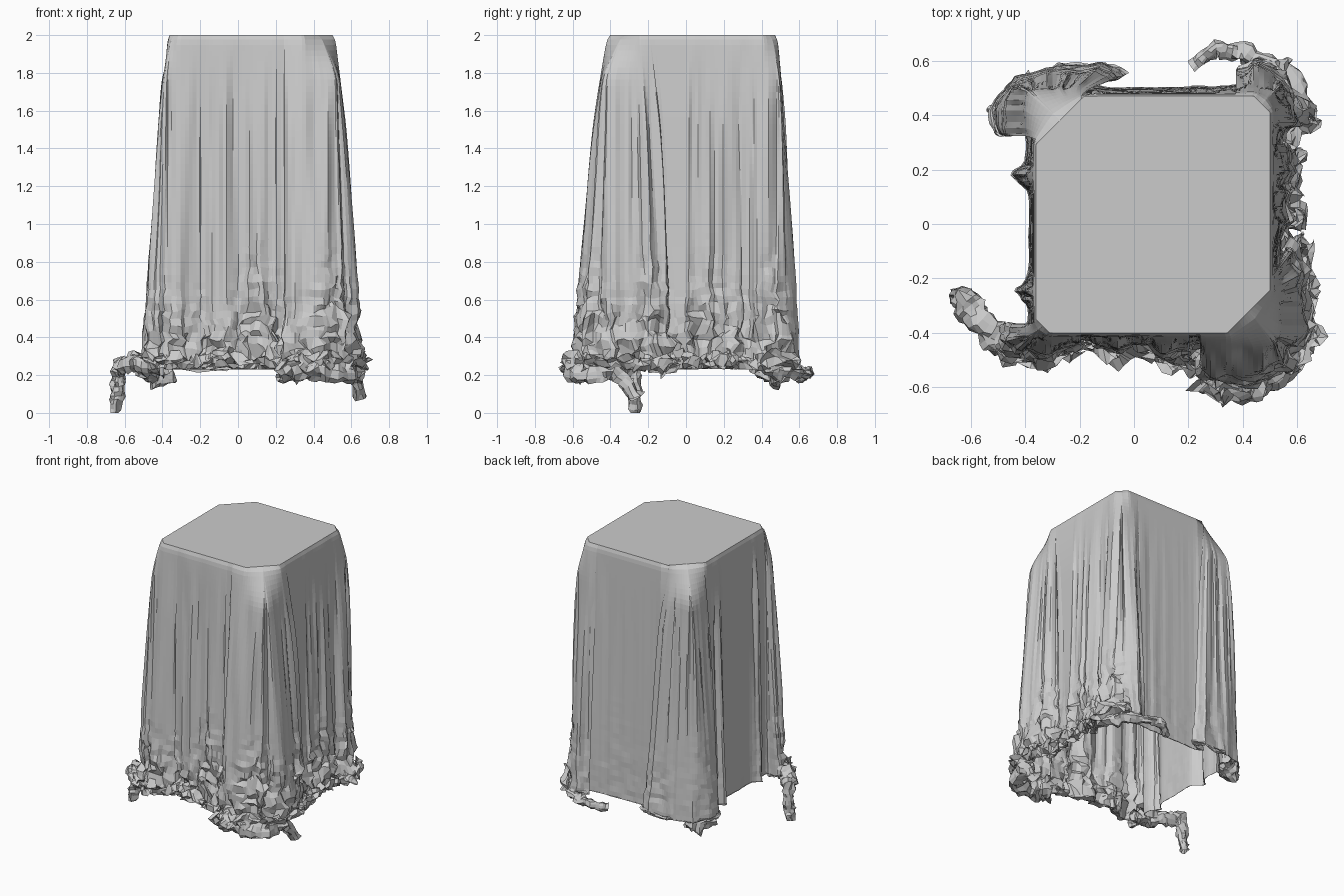
import bpy, math, random
from mathutils import Vector, noise

if "Cube" in bpy.data.objects:
    bpy.data.objects.remove(bpy.data.objects["Cube"])

random.seed(4)
X0, X1, Y0, Y1 = -0.37, 0.51, -0.41, 0.48      # box the cloth lies on
CUT = {(1, -1): 0.16, (-1, 1): 0.18, (-1, -1): 0.05, (1, 1): 0.06}   # drooping corners
HEM = 0.23

# plan outline of the cloth near the hem, including doubled-back corner folds
OUTLINE = [(-.50, -.44), (-.40, -.49), (-.28, -.48), (-.18, -.45), (-.27, -.43), (-.17, -.42),
           (-.12, -.47), (-.04, -.47), (0, -.43), (.08, -.47), (.14, -.49), (.22, -.49),
           (.14, -.45), (.27, -.44), (.35, -.47), (.23, -.53), (.30, -.60), (.42, -.62),
           (.55, -.55), (.63, -.42), (.65, -.28), (.64, -.15), (.60, -.05), (.55, -.09),
           (.54, -.20), (.53, -.10), (.55, 0), (.59, .03), (.55, .08), (.57, .15),
           (.60, .22), (.57, .31), (.54, .23), (.55, .34), (.61, .37), (.61, .46),
           (.54, .57), (.44, .60), (.36, .56), (.45, .52), (.30, .505), (.10, .50),
           (-.10, .50), (-.16, .52), (-.02, .55), (-.10, .585), (-.30, .57), (-.45, .53),
           (-.53, .42), (-.48, .31), (-.40, .38), (-.39, .25), (-.46, .18), (-.385, .13),
           (-.385, -.20), (-.46, -.25), (-.39, -.29), (-.385, -.38), (-.48, -.36)]


def add_mesh(name, verts, faces):
    me = bpy.data.meshes.new(name)
    me.from_pydata(verts, [], faces)
    me.update()
    ob = bpy.data.objects.new(name, me)
    bpy.context.collection.objects.link(ob)
    return ob


def step(a, b, v):
    t = min(1, max(0, (v - a) / (b - a)))
    return t * t * (3 - 2 * t)


def resample(points, size):
    out = []
    for i, p in enumerate(points):
        a, b = Vector(p), Vector(points[(i + 1) % len(points)])
        n = max(2, round((b - a).length / size))
        out += [a.lerp(b, k / n) for k in range(n)]
    for _ in range(2):
        out = [(out[i - 1] + out[i] * 2 + out[(i + 1) % len(out)]) / 4 for i in range(len(out))]
    return out


def on_box(p):
    q = Vector((min(X1, max(X0, p.x)), min(Y1, max(Y0, p.y))))
    # the two big corner folds fan out from nearer their corner
    if p.y > 0.515 and -0.3 < p.x < 0.05:
        q.x = -0.3 + (p.x + 0.3) * 0.35
    if p.x > 0.545 and -0.3 < p.y < -0.02:
        q.y = -0.3 + (p.y + 0.3) * 0.45
    return q


def on_top(p):
    # pull points near a corner back onto that corner's diagonal cut
    q = on_box(p)
    for (sx, sy), c in CUT.items():
        dx = (X1 - q.x) if sx > 0 else (q.x - X0)
        dy = (Y1 - q.y) if sy > 0 else (q.y - Y0)
        short = c - dx - dy
        if short > 0:
            q -= Vector((sx, sy)) * short / 2
    return q


def inset(q, k=0.97):
    c = Vector(((X0 + X1) / 2, (Y0 + Y1) / 2))
    return c + (q - c) * k


def jitter(p, freq, amp):
    return noise.noise_vector(p * freq) * amp


# hanging cloth: rings from the top edge down, then a bunched-up hem
ring = resample(OUTLINE, 0.022)
N = len(ring)
ROWS, ROLL = 50, 6
verts = []
for r in range(ROWS + ROLL + 1):
    u = min(1, r / ROWS) ** 1.1
    extra = max(0, r - ROWS)
    z = 2 - (2 - HEM) * u
    f = u ** 0.75
    for i, p in enumerate(ring):
        box, top = on_box(p), on_top(p)
        out = p - box
        d = out.length
        q = top.lerp(box, step(-0.04, 0.15, u) if r else 0)
        q = inset(q, 1 - 0.02 * (1 - step(0, 0.02, u))) + out * f
        rough = 1 if (p.y < -0.41 or p.x > 0.53) else 0.08
        if d > 0.09:
            rough = max(rough, 0.3)
        # irregular fine pleats
        if d > 0.001:
            wave = noise.noise(Vector((p.x * 20, p.y * 20, z * 0.8)))
            q += out / d * 0.03 * wave * step(0.03, 0.3, u) * step(0.01, 0.06, d)
        w = Vector((q.x, q.y, z))
        # crumpling climbs to an uneven height
        high = 0.9 + 0.6 * noise.noise(Vector((p.x * 5, p.y * 5, 2)))
        crumple = rough * (1 - step(0.2, high, z))
        if extra:
            # gathered roll along the hem
            o = out.normalized() if d > 0.001 else Vector((0, 0))
            a = extra / ROLL * 2.6
            w += Vector((o.x, o.y, 0)) * 0.04 * rough * math.sin(a)
            w.z += 0.04 * rough * (1 - math.cos(a))
        w += jitter(w, 8, 0.045 * crumple) + jitter(w + Vector((3, extra, 7)), 19, 0.045 * crumple)
        w.z = max(w.z, HEM - 0.06 * step(0.08, 0.16, d))
        if r == 0:
            w = Vector((q.x, q.y, 2))
        verts.append(w)
faces = [(r * N + i, (r + 1) * N + i, (r + 1) * N + (i + 1) % N, r * N + (i + 1) % N)
         for r in range(ROWS + ROLL) for i in range(N)]
add_mesh("hanging_cloth", verts, faces)

# flat top of the cloth
cap = []
for sx, sy in ((-1, -1), (1, -1), (1, 1), (-1, 1)):
    c = CUT[(sx, sy)]
    x, y = (X1 if sx > 0 else X0), (Y1 if sy > 0 else Y0)
    pair = [(x, y - sy * c), (x - sx * c, y)]
    cap += [(*inset(Vector(q), 0.98), 2) for q in (pair if sx * sy > 0 else pair[::-1])]
add_mesh("top_panel", cap, [tuple(range(8))])


# crumpled cloth corners gathered at the floor
def bunch(name, path, rad, end_rad, sides=11, per=5):
    pts = []
    for a, b in zip(path, path[1:]):
        pts += [Vector(a).lerp(Vector(b), k / per) for k in range(per)]
    pts.append(Vector(path[-1]))
    vs = []
    for j, c in enumerate(pts):
        t = j / (len(pts) - 1)
        d = (pts[min(j + 1, len(pts) - 1)] - pts[max(j - 1, 0)]).normalized()
        side = d.cross(Vector((0.1, 0.1, 1))).normalized()
        up = side.cross(d)
        R = rad + (end_rad - rad) * t
        for k in range(sides):
            a = math.tau * k / sides
            v = c + (side * math.cos(a) + up * math.sin(a)) * R * random.uniform(0.6, 1.15)
            v += jitter(v, 12, 0.6 * R)
            v.z = max(0, v.z)
            vs.append(v)
    fs = [(j * sides + k, j * sides + (k + 1) % sides, (j + 1) * sides + (k + 1) % sides,
           (j + 1) * sides + k) for j in range(len(pts) - 1) for k in range(sides)]
    add_mesh(name, vs, fs)


bunch("front_left_tail", [(-.38, -.45, .25), (-.48, -.43, .25), (-.57, -.36, .27),
                          (-.63, -.28, .24), (-.64, -.27, .12), (-.655, -.27, 0)], .065, .035)
bunch("front_right_bunch", [(.27, -.53, .24), (.35, -.59, .23), (.45, -.60, .23),
                            (.57, -.50, .22), (.62, -.37, .22), (.635, -.26, .09)], .08, .04)
bunch("back_right_tail", [(.58, .35, .27), (.57, .46, .24), (.50, .57, .22),
                          (.40, .63, .21), (.30, .64, .21), (.22, .58, .19)], .055, .03)
bunch("back_left_bunch", [(-.36, .51, .20), (-.44, .47, .19), (-.50, .40, .22)], .055, .045)
